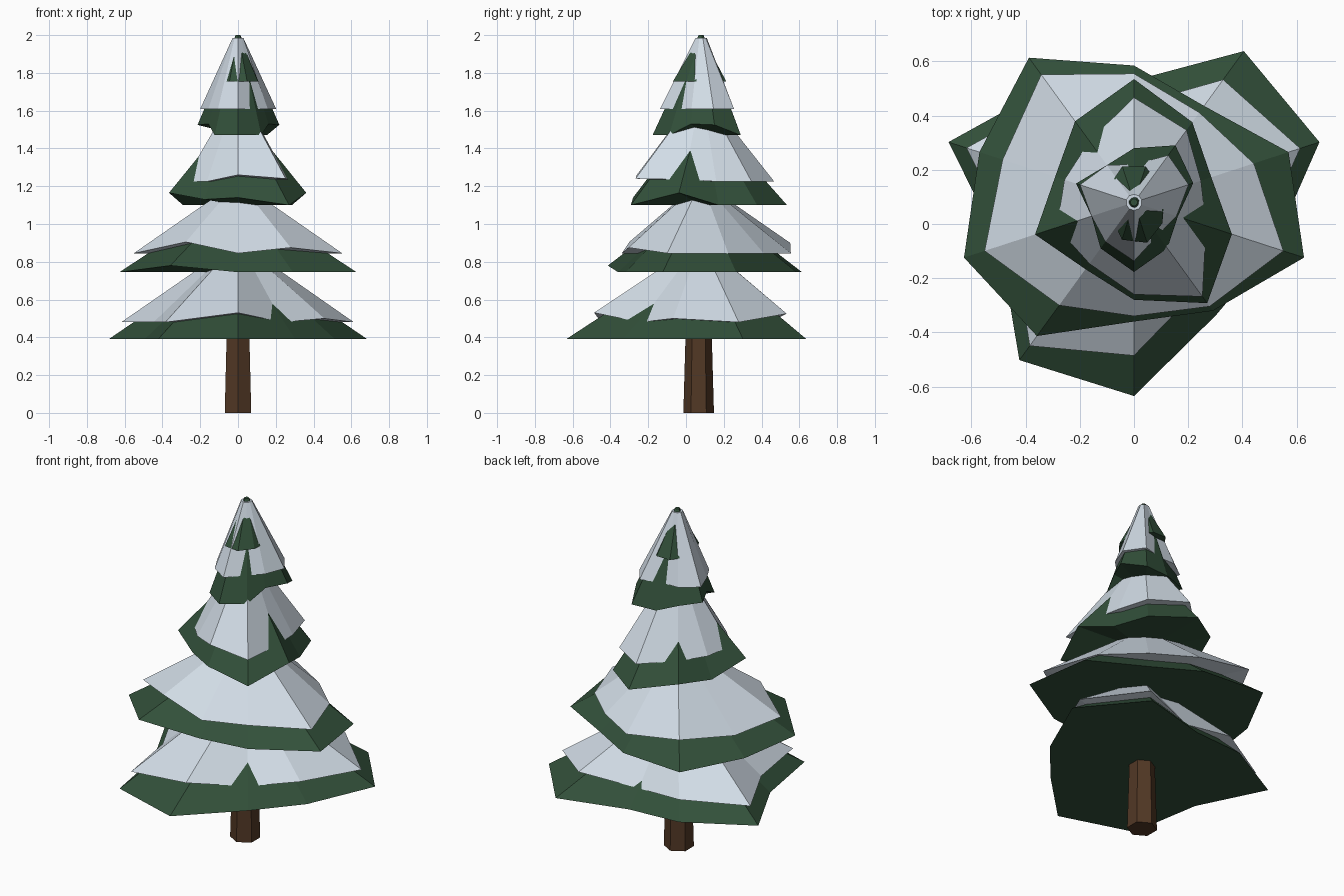
import bpy, bmesh, math

if "Cube" in bpy.data.objects:
    bpy.data.objects.remove(bpy.data.objects["Cube"])

CY = 0.08      # tree axis sits slightly behind the origin
N = 10         # sides of every branch tier


def material(name, rgb):
    m = bpy.data.materials.new(name)
    m.diffuse_color = (*rgb, 1)
    m.use_nodes = True
    m.node_tree.nodes["Principled BSDF"].inputs["Base Color"].default_value = m.diffuse_color
    return m


GREEN = material("pine green", (0.032, 0.080, 0.042))
SNOW = material("snow white", (0.68, 0.76, 0.84))
BROWN = material("bark brown", (0.084, 0.039, 0.018))


def cone(name, mat, radii, z_base, z_top, r_top=0.012, lift={}, start=18, cy=CY):
    """Closed faceted cone with an uneven rim; lift sets other rim heights by index."""
    bm = bmesh.new()
    n = len(radii)
    low, top = [], []
    for i, r in enumerate(radii):
        a = math.radians(start + i * 360 / n)
        c, s = math.cos(a), math.sin(a)
        low.append(bm.verts.new((r * c, cy + r * s, lift.get(i, z_base))))
        top.append(bm.verts.new((r_top * c, cy + r_top * s, z_top)))
    centre = bm.verts.new((0, cy, z_base))
    for i in range(n):
        j = (i + 1) % n
        bm.faces.new((low[i], low[j], top[j], top[i]))
        bm.faces.new((low[j], low[i], centre))
    bm.faces.new(top)
    bmesh.ops.recalc_face_normals(bm, faces=bm.faces[:])
    me = bpy.data.meshes.new(name)
    bm.to_mesh(me)
    bm.free()
    me.materials.append(mat)
    ob = bpy.data.objects.new(name, me)
    bpy.context.collection.objects.link(ob)
    return ob


# hexagonal trunk
cone("trunk", BROWN, [0.081] * 6, 0.0, 0.6, 0.064, start=30, cy=0.067)

# bottom tier (rim radii run counter-clockwise from 18 degrees)
cone("branches_1", GREEN,
     [.72, .69, .45, .53, .72, .52, .72, .715, .515, .54], 0.39, 0.85)
cone("snow_1", SNOW,
     [.645, .56, .36, .48, .65, .47, .655, .566, .40, .48], 0.48, 0.90,
     lift={1: .525, 7: .53, 3: .50, 9: .50})

# second tier
cone("branches_2", GREEN,
     [.60, .44, .505, .66, .60, .66, .61, .44, .495, .66], 0.745, 1.15,
     lift={6: .78})
cone("snow_2", SNOW,
     [.465, .41, .475, .583, .51, .58, .47, .42, .475, .58], 0.845, 1.22,
     lift={3: .90, 6: .905, 8: .875})

# third tier
cone("branches_3", GREEN,
     [.30, .366, .455, .37, .306, .384, .305, .36, .46, .38], 1.10, 1.60,
     lift={3: 1.13, 5: 1.165, 6: 1.13, 7: 1.14, 9: 1.165})
cone("snow_3", SNOW,
     [.26, .33, .387, .28, .27, .30, .28, .34, .43, .28], 1.225, 1.70,
     lift={7: 1.26, 8: 1.24, 9: 1.235})

# fourth tier, running up to the tip
cone("branches_4", GREEN,
     [.23, .26, .20, .17, .225, .165, .21, .257, .21, .17], 1.47, 2.0,
     lift={0: 1.525, 3: 1.50, 4: 1.525, 5: 1.53, 9: 1.53}, r_top=0.013)
cone("snow_4", SNOW,
     [.212, .215, .14, .17, .21, .165, .18, .217, .15, .165], 1.61, 1.985, r_top=0.03)

# small crown whose longer branches poke through the snow
cone("crown_branches", GREEN,
     [.11, .11, .14, .14, .11, .115, .10, .145, .157, .13], 1.755, 1.985, start=0)
